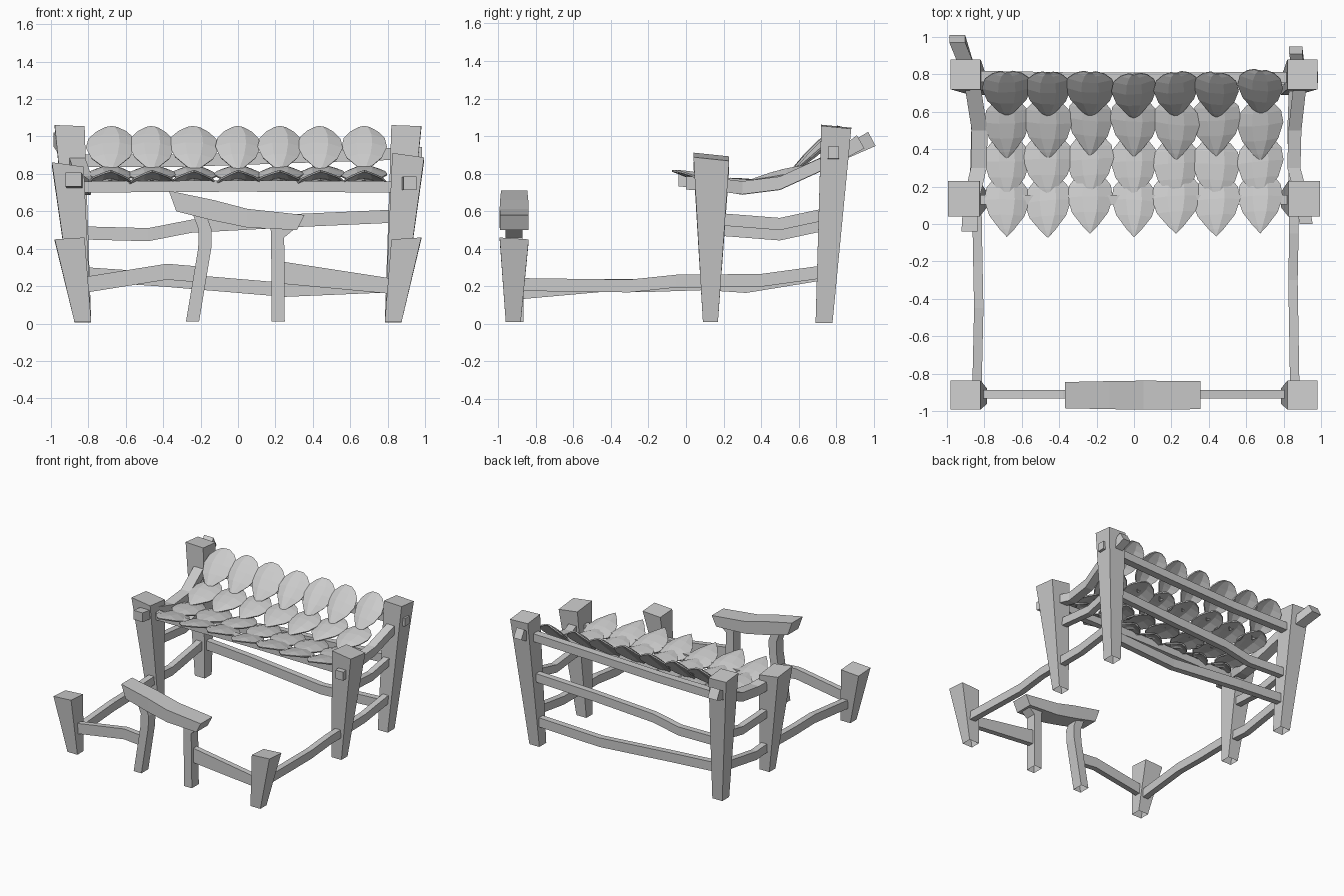
import bpy, bmesh, random
from mathutils import Vector

random.seed(4)
if "Cube" in bpy.data.objects:
    bpy.data.objects.remove(bpy.data.objects["Cube"])


def material(name, value):
    m = bpy.data.materials.new(name)
    m.use_nodes = True
    colour = (value, value, value, 1)
    m.diffuse_color = colour
    m.node_tree.nodes["Principled BSDF"].inputs["Base Color"].default_value = colour
    return m


grey = material("plain grey", 0.6)


def finish(name, bm):
    bmesh.ops.recalc_face_normals(bm, faces=bm.faces)
    mesh = bpy.data.meshes.new(name)
    bm.to_mesh(mesh)
    bm.free()
    mesh.materials.append(grey)
    obj = bpy.data.objects.new(name, mesh)
    bpy.context.collection.objects.link(obj)
    return obj


def beam(name, points, along, a, b, tilt=(0, 0), start_tilt=(0, 0), open_start=False):
    """Four-sided beam through points; a and b are section sizes across the axis."""
    u, v = [i for i in range(3) if i != along]
    bm = bmesh.new()
    rings = []
    for k, p in enumerate(points):
        size = p[3:] or (a, b)
        slope = {0: start_tilt, len(points) - 1: tilt}.get(k, (0, 0))
        ring = []
        for su, sv in ((-1, -1), (1, -1), (1, 1), (-1, 1)):
            co = list(p[:3])
            co[u] += su * size[0] / 2
            co[v] += sv * size[1] / 2
            co[along] += su * slope[0] + sv * slope[1]
            ring.append(bm.verts.new(co))
        rings.append(ring)
    for r, s in zip(rings, rings[1:]):
        for i in range(4):
            j = (i + 1) % 4
            bm.faces.new((r[i], r[j], s[j], s[i]))
    if not open_start:
        bm.faces.new(rings[0])
    bm.faces.new(rings[-1])
    return finish(name, bm)


def post(name, points, tilt=(0, 0)):
    """Upright beam, hollow underneath."""
    beam(name, points, 2, .07, .09, tilt, open_start=True)


# Posts: narrow feet, wide heads leaning outwards
for side, label in ((-1, "right"), (1, "left")):
    foot = side * 0.83
    head = side * 0.9
    post(label + "_front_post", [(foot, -.92, .01, .09, .08), (head, -.915, .45, .16, .155)],
         (.005, -.005))
    post(label + "_middle_post", [(foot, .13, .01, .09, .08),
         (side * .91, .135, .865 + side * .025, .17, .19)], (-.012, -.01))
    post(label + "_back_post", [(foot, .735, .005, .09, .09), (head, .8, 1.05, .16, .16)],
         (-.003, -.008))

# Sagging roof side beams that poke out past the posts
beam("right_roof_side", [(-.88, -.04, .77), (-.87, .13, .755), (-.83, .3, .725), (-.825, .5, .75),
     (-.86, .72, .85), (-.9, .86, .92), (-.945, .99, .985)], 1, .085, .075, (0, -.02))
beam("left_roof_side", [(.92, .0, .75), (.9, .13, .745), (.855, .3, .725), (.86, .5, .75),
     (.885, .72, .85), (.88, .82, .9), (.865, .93, .97)], 1, .07, .07, (0, -.02))

# Roof cross beams
beam("front_roof_beam", [(-.88, .13, .73), (0, .13, .735), (.88, .13, .73)], 0, .05, .06)
beam("back_roof_beam", [(-.9, .79, .87), (-.3, .78, .87), (.3, .78, .89), (.985, .785, .912)],
     0, .06, .065)

# Back rails
beam("back_middle_rail", [(-.86, .77, .485), (-.48, .76, .475), (-.25, .76, .52),
     (.3, .76, .55), (.86, .77, .575)], 0, .05, .07)
beam("back_lower_rail", [(-.84, .75, .265), (-.4, .75, .235), (.25, .74, .18),
     (.84, .75, .205)], 0, .05, .075)

# Side rails
for side, label, drop in ((-1, "right", -.055), (1, "left", 0)):
    x = side * .855
    beam(label + "_middle_rail", [(x, .14, .56 + drop), (x - side * .01, .5, .532 + drop),
         (x, .77, .59 + drop)], 1, .05, .065)
beam("left_lower_rail", [(.86, -.9, .21), (.85, -.3, .202), (.855, -.05, .228),
     (.85, .4, .232), (.85, .75, .28)], 1, .05, .068)
beam("right_lower_rail", [(-.84, -.9, .165), (-.83, -.45, .205), (-.835, -.2, .205),
     (-.84, .1, .215), (-.84, .32, .2), (-.84, .75, .27)], 1, .05, .07)

# Front rails between corner posts and the stand
beam("right_front_rail", [(-.86, -.91, .2), (-.8, -.91, .21), (-.38, -.91, .277),
     (-.18, -.91, .26)], 0, .045, .085)
beam("left_front_rail", [(.21, -.91, .275, .045, .12), (.86, -.91, .195, .045, .08)], 0, 0, 0)

# Stand: two crooked legs and a sagging slab
post("right_stand_leg", [(-.243, -.91, .01), (-.178, -.915, .4), (-.175, -.915, .5),
     (-.22, -.915, .62)])
post("left_stand_leg", [(.215, -.91, .01), (.212, -.915, .46), (.235, -.915, .5, .12, .09),
     (.25, -.915, .54, .15, .09)])
beam("stand_slab", [(-.35, -.915, .655, .14, .11), (-.13, -.915, .605, .15, .11),
     (.05, -.915, .563, .155, .1), (.335, -.915, .54, .15, .08)], 0, 0, 0,
     (0, .02), (0, -.02))


# Leaf-shaped roof tile: pointed tip, rounded back, gently domed across
def tile(name, tip, back, x, width):
    tip, back = Vector((x, *tip)), Vector((x, *back))
    length = back - tip
    up = Vector((1, 0, 0)).cross(length).normalized()
    across = Vector((1, random.uniform(-.1, .1), random.uniform(-.06, .06)))
    shape = ((0, .0), (.12, .3), (.35, .78), (.6, 1), (.8, .9), (.93, .6), (1, .25))
    bm = bmesh.new()
    rows = []
    for t, w in shape:
        centre = tip + length * t + up * (.06 * t * (1 - t) - .005)
        edge = across * (w * width / 2)
        row = [centre + edge * s - up * (.035 * w * s * s) for s in (-1, -.35, .35, 1)]
        rows.append([bm.verts.new(c) for c in row])
    for r, s in zip(rows, rows[1:]):
        for i in range(3):
            bm.faces.new((r[i], r[i + 1], s[i + 1], s[i]))
    bmesh.ops.remove_doubles(bm, verts=bm.verts, dist=.001)
    obj = finish(name, bm)
    shell = obj.modifiers.new("thickness", "SOLIDIFY")
    shell.thickness = .01
    shell.offset = 0


# Four overlapping courses following the sag
courses = [((-.06, .82), (.27, .75)), ((.13, .775), (.47, .75)),
           ((.35, .765), (.67, .85)), ((.57, .815), (.81, 1.055))]
columns = (-.68, -.46, -.235, 0, .225, .44, .675)
for c, (tip, back) in enumerate(courses):
    for n, x in enumerate(columns):
        shift = random.uniform(-.015, .015)
        tile(f"roof_tile_{c + 1}_{n + 1}", (tip[0] + shift, tip[1]),
             (back[0] + shift, back[1]), x, random.uniform(.235, .265))
